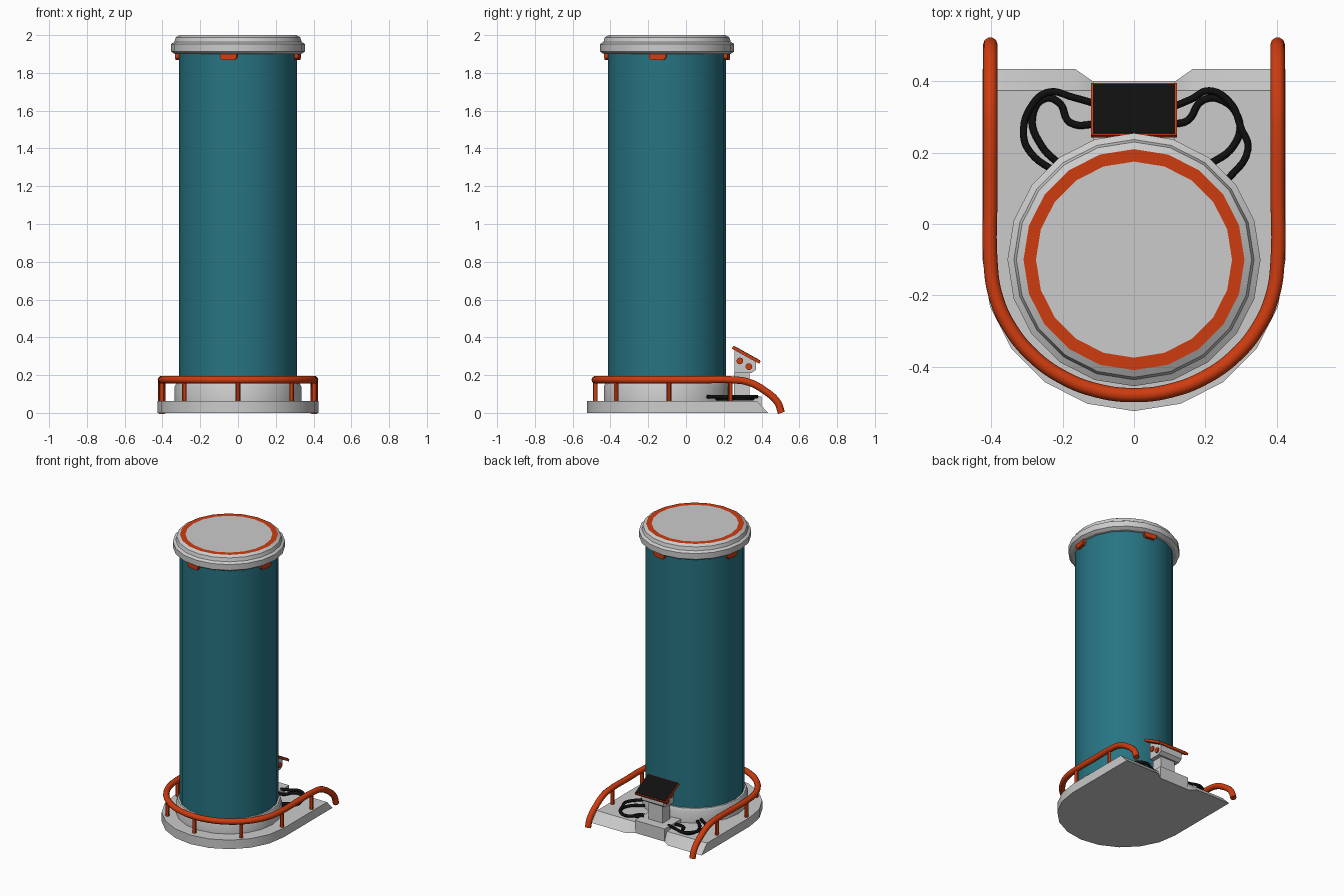
import bpy, bmesh, math
from mathutils import Vector, Matrix

cube = bpy.data.objects.get("Cube")
if cube:
    bpy.data.objects.remove(cube)


def material(name, rgb):
    m = bpy.data.materials.new(name)
    m.use_nodes = True
    m.diffuse_color = (*rgb, 1)
    m.node_tree.nodes["Principled BSDF"].inputs["Base Color"].default_value = (*rgb, 1)
    return m


GREY = material("light grey", (0.6, 0.6, 0.6))
TEAL = material("teal", (0.02, 0.175, 0.225))
ORANGE = material("orange", (0.62, 0.045, 0.005))
BLACK = material("black", (0.005, 0.005, 0.005))
SIDES = 20
CENTRE_Y = -0.1


def finish(name, bm, *mats):
    bmesh.ops.recalc_face_normals(bm, faces=bm.faces)
    me = bpy.data.meshes.new(name)
    bm.to_mesh(me)
    bm.free()
    for m in mats:
        me.materials.append(m)
    ob = bpy.data.objects.new(name, me)
    bpy.context.collection.objects.link(ob)
    bpy.ops.object.select_all(action='DESELECT')
    ob.select_set(True)
    bpy.context.view_layer.objects.active = ob
    bpy.ops.object.shade_smooth_by_angle(angle=math.radians(30))
    return ob


def loft(bm, rings):
    """Skin closed rings of equal length and cap both ends."""
    loops = [[bm.verts.new(p) for p in r] for r in rings]
    for a, b in zip(loops, loops[1:]):
        for i in range(len(a)):
            j = (i + 1) % len(a)
            bm.faces.new((a[i], a[j], b[j], b[i]))
    bm.faces.new(loops[0])
    bm.faces.new(loops[-1])


def lathe(name, profile, *mats):
    bm = bmesh.new()
    loft(bm, [[(r * math.cos(math.tau * i / SIDES), CENTRE_Y + r * math.sin(math.tau * i / SIDES), z)
               for i in range(SIDES)] for r, z in profile])
    return finish(name, bm, *mats)


def box(name, centre, size, mat, rot=None):
    bm = bmesh.new()
    m = Matrix.Translation(centre) @ (rot or Matrix()) @ Matrix.Diagonal((*size, 1))
    bmesh.ops.create_cube(bm, size=1, matrix=m)
    return finish(name, bm, mat)


def cylinder(name, centre, radius, length, mat, rot=None):
    bm = bmesh.new()
    bmesh.ops.create_cone(bm, cap_ends=True, segments=12, radius1=radius, radius2=radius,
                          depth=length, matrix=Matrix.Translation(centre) @ (rot or Matrix()))
    return finish(name, bm, mat)


def pipe(name, points, radius, mat):
    cu = bpy.data.curves.new(name, 'CURVE')
    cu.dimensions = '3D'
    cu.bevel_depth = radius
    cu.bevel_resolution = 3
    cu.resolution_u = 6
    cu.use_fill_caps = True
    sp = cu.splines.new('BEZIER')
    sp.bezier_points.add(len(points) - 1)
    for bp, p in zip(sp.bezier_points, points):
        bp.co = p
        bp.handle_left_type = bp.handle_right_type = 'AUTO'
    cu.materials.append(mat)
    ob = bpy.data.objects.new(name, cu)
    bpy.context.collection.objects.link(ob)
    return ob


# Base: rounded front, rear ramps with a notch in the middle
half = [(0.115, 0.40), (0.165, 0.435), (0.425, 0.435)]
arc = [(0.425 * math.cos(a), CENTRE_Y - 0.425 * math.sin(a))
       for a in (math.pi * i / 10 for i in range(11))]
outline = half + arc + [(-x, y) for x, y in reversed(half)]
bm = bmesh.new()
loft(bm, [[(x, y, 0) for x, y in outline],
          [(x, min(y, 0.375), 0.063) for x, y in outline]])
finish("base", bm, GREY)

# Column, its foot collar and the cap with an inlaid ring
lathe("foot_collar", [(0.335, 0.05), (0.335, 0.14), (0.325, 0.16)], GREY)
lathe("column", [(0.313, 0.1), (0.313, 1.93)], TEAL)
cap = lathe("cap", [(0.335, 1.9), (0.355, 1.913), (0.355, 1.953), (0.337, 1.964),
                    (0.33, 1.988), (0.31, 2.0), (0.275, 2.0)], GREY, ORANGE)
for f in cap.data.polygons:
    r = (f.center - Vector((0, CENTRE_Y, 2))).length
    if f.center.z > 1.999 and r > 0.2:
        f.material_index = 1

# Clips under the cap
for k in range(4):
    ang = math.radians(90 * k - 9)
    spin = Matrix.Rotation(ang, 4, 'Z')
    bm = bmesh.new()
    loft(bm, [[(0.3, -w, z), (0.33, -w, z), (0.33, w, z), (0.3, w, z)]
              for w, z in ((0.032, 1.868), (0.045, 1.88), (0.045, 1.91))])
    bmesh.ops.transform(bm, matrix=Matrix.Translation((0, CENTRE_Y, 0)) @ spin, verts=bm.verts)
    finish("cap_clip", bm, ORANGE)

# Guard rail: arms that bend down to the ground behind
arm = [(0.403, 0.505, 0.0), (0.403, 0.485, 0.055), (0.403, 0.41, 0.122),
       (0.403, 0.33, 0.163), (0.403, 0.24, 0.175), (0.403, 0.08, 0.175)]
bend = [(0.403 * math.cos(a), CENTRE_Y - 0.38 * math.sin(a), 0.175)
        for a in (math.pi * i / 12 for i in range(13))]
pipe("guard_rail", arm + bend + [(-x, y, z) for x, y, z in reversed(arm)], 0.02, ORANGE)

# Rail posts
cylinder("rail_post", (0, -0.48, 0.115), 0.012, 0.12, ORANGE)
for s in (-1, 1):
    for x, y in ((0.285, -0.37), (0.403, -0.09), (0.403, 0.235)):
        cylinder("rail_post", (s * x, y, 0.115), 0.012, 0.12, ORANGE)

# Control stand: block, neck, wedge head and tilted panel
box("stand_block", (0, 0.31, 0.044), (0.23, 0.18, 0.088), GREY)
box("stand_neck", (0, 0.295, 0.145), (0.11, 0.08, 0.13), GREY)
bm = bmesh.new()
side = [(0.258, 0.21), (0.345, 0.21), (0.37, 0.228), (0.37, 0.27), (0.258, 0.332)]
loft(bm, [[(x, y, z) for y, z in side] for x in (-0.085, 0.085)])
finish("stand_head", bm, GREY)
for s in (-1, 1):
    for y, z in ((0.285, 0.275), (0.333, 0.245)):
        cylinder("head_knob", (s * 0.087, y, z), 0.018, 0.012, ORANGE,
                 Matrix.Rotation(math.pi / 2, 4, 'Y'))
tilt = Matrix.Rotation(math.radians(-29), 4, 'X')
panel_at = Vector((0, 0.319, 0.307))
box("panel_frame", panel_at, (0.24, 0.166, 0.015), ORANGE, tilt)
box("panel_screen", panel_at + tilt @ Vector((0, 0, 0.008)), (0.23, 0.156, 0.005), BLACK, tilt)

# Cables from the stand to the foot collar
cables = {
    "right_outer_cable": [(-0.10, 0.335), (-0.17, 0.355), (-0.24, 0.37), (-0.285, 0.335),
                          (-0.31, 0.25), (-0.29, 0.20), (-0.21, 0.14)],
    "right_inner_cable": [(-0.10, 0.28), (-0.18, 0.285), (-0.21, 0.34), (-0.25, 0.352),
                          (-0.285, 0.30), (-0.26, 0.22), (-0.2, 0.16)],
    "left_outer_cable": [(0.10, 0.325), (0.16, 0.35), (0.21, 0.374), (0.27, 0.34),
                         (0.30, 0.27), (0.32, 0.21), (0.25, 0.11)],
    "left_inner_cable": [(0.10, 0.28), (0.15, 0.29), (0.19, 0.345), (0.24, 0.35),
                         (0.295, 0.29), (0.28, 0.22), (0.2, 0.16)],
}
for name, path in cables.items():
    z = 0.086 if "outer" in name else 0.076
    pipe(name, [(x, y, z) for x, y in path], 0.01, BLACK)
